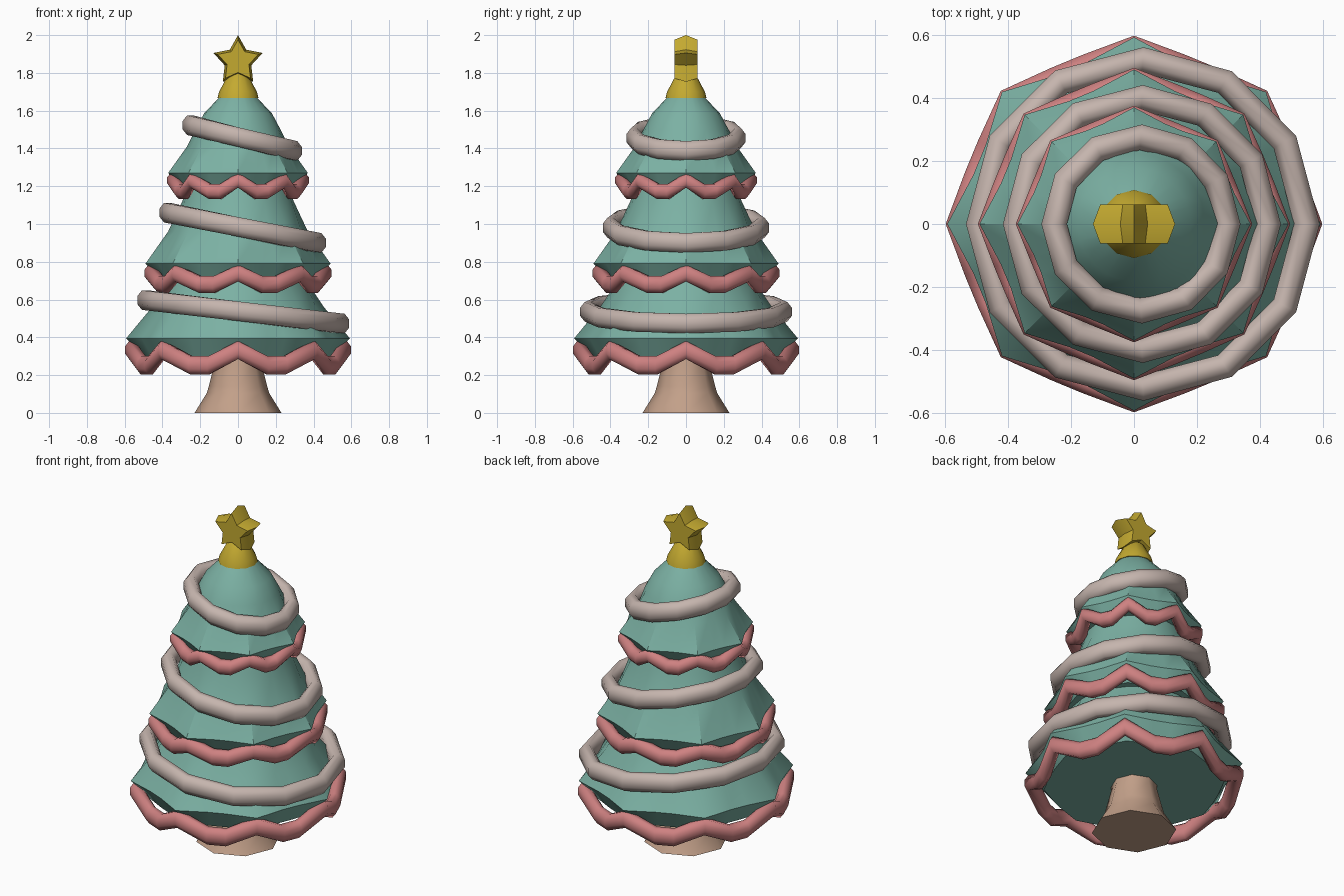
import bpy, bmesh
from math import sin, cos, pi, radians, hypot

if "Cube" in bpy.data.objects:
    bpy.data.objects.remove(bpy.data.objects["Cube"])


def material(name, rgb):
    m = bpy.data.materials.new(name)
    m.use_nodes = True
    m.diffuse_color = (*rgb, 1)
    m.node_tree.nodes["Principled BSDF"].inputs["Base Color"].default_value = (*rgb, 1)
    return m


GREEN = material("pine green", (0.20, 0.44, 0.37))
PINK = material("garland pink", (0.62, 0.22, 0.22))
CREAM = material("tinsel cream", (0.56, 0.46, 0.42))
BARK = material("bark tan", (0.54, 0.35, 0.25))
GOLD = material("star gold", (0.55, 0.40, 0.03))


def loft(name, rings, mat, angle, closed=False):
    """Skin a stack of equal rings; closed joins the last ring to the first
    instead of capping both ends."""
    bm = bmesh.new()
    loops = [[bm.verts.new(p) for p in ring] for ring in rings]
    n = len(loops[0])
    following = loops[1:] + loops[:1] if closed else loops[1:]
    for a, b in zip(loops, following):
        for i in range(n):
            j = (i + 1) % n
            bm.faces.new((a[i], a[j], b[j], b[i]))
    if not closed:
        bm.faces.new(loops[-1])
        bm.faces.new(loops[0][::-1])
    bmesh.ops.recalc_face_normals(bm, faces=bm.faces)
    mesh = bpy.data.meshes.new(name)
    bm.to_mesh(mesh)
    bm.free()
    mesh.materials.append(mat)
    obj = bpy.data.objects.new(name, mesh)
    bpy.context.collection.objects.link(obj)
    bpy.ops.object.select_all(action='DESELECT')
    bpy.context.view_layer.objects.active = obj
    obj.select_set(True)
    bpy.ops.object.shade_smooth_by_angle(angle=radians(angle))


def tube(name, points, width, height, mat):
    """Closed tube with upright oval eight-sided sections."""
    rings = []
    for x, y, z in points:
        d = hypot(x, y)
        ring = []
        for i in range(8):
            a = (i + 0.5) * pi / 4
            k = 1 + width * cos(a) / d
            ring.append((x * k, y * k, z + height * sin(a)))
        rings.append(ring)
    loft(name, rings, mat, 65, closed=True)


def circle(r, z, n=8):
    return [(r * cos(2 * pi * i / n), r * sin(2 * pi * i / n), z) for i in range(n)]


def scallop(r_peak, z_peak, r_low, z_low):
    """Wavy ring: a peak at every eighth turn, a flat dip between."""
    ring = []
    for i in range(8):
        for step, r, z in ((0, r_peak, z_peak), (17, r_low, z_low), (28, r_low, z_low)):
            a = radians(45 * i + step)
            ring.append((r * cos(a), r * sin(a), z))
    return ring


# Trunk
loft("trunk", [circle(0.23, 0), circle(0.165, 0.105), circle(0.155, 0.14),
               circle(0.125, 0.26), circle(0.12, 0.4)], BARK, 50)

# Foliage tiers: rim radius and height, hem drop, garland heights, profile above
tiers = [
    ("lower", 0.592, 0.395, 0.11, 0.333, 0.252, 0.052,
     [(0.455, 0.56), (0.375, 0.68), (0.28, 0.85)]),
    ("middle", 0.49, 0.79, 0.09, 0.74, 0.68, 0.048,
     [(0.37, 0.96), (0.295, 1.12), (0.24, 1.3)]),
    ("upper", 0.37, 1.27, 0.07, 1.232, 1.172, 0.043,
     [(0.27, 1.41), (0.225, 1.5), (0.18, 1.585), (0.095, 1.675)]),
]
for name, r, z, drop, peak, low, height, profile in tiers:
    # Flat underside, then the eight-pointed rim
    rings = [scallop(r * 0.83, z - drop, r * 0.79, z - drop),
             scallop(r, z, r * 0.9, z)]
    waist_r, waist_z = profile[0]
    rings.append(scallop(waist_r, waist_z, waist_r * 0.95, waist_z))
    rings += [scallop(pr, pz, pr, pz) for pr, pz in profile[1:]]
    loft(name + "_foliage", rings, GREEN, 40)
    # Zigzag garland hanging from the rim
    tube(name + "_garland", scallop(r - 0.03, peak, r * 0.95 - 0.037, low),
         0.038, height, PINK)

# Tilted tinsel rings: mean radius, x shift, middle height, half the tilt
for name, r, shift, z, tilt in [("lower", 0.52, 0.028, 0.535, 0.062),
                                ("middle", 0.40, 0.025, 0.98, 0.08),
                                ("upper", 0.275, 0.022, 1.455, 0.068)]:
    pts = [(x + shift, y, z - tilt * x / r) for x, y, _ in circle(r, z, 12)]
    tube(name + "_tinsel", pts, 0.044, 0.056, CREAM)

# Star socket
loft("star_socket", [circle(0.108, 1.668, 12), circle(0.10, 1.70, 12),
                     circle(0.055, 1.785, 12), circle(0.03, 1.805, 12)], GOLD, 50)


# Star with a ridge around its edge
def star(scale, y):
    ring = []
    for i in range(10):
        r = scale * (0.074 if i % 2 else 0.137)
        ring.append((r * sin(pi * i / 5), y, 1.863 + r * cos(pi * i / 5)))
    return ring


loft("star", [star(0.82, -0.062), star(1, 0), star(0.82, 0.062)], GOLD, 40)
